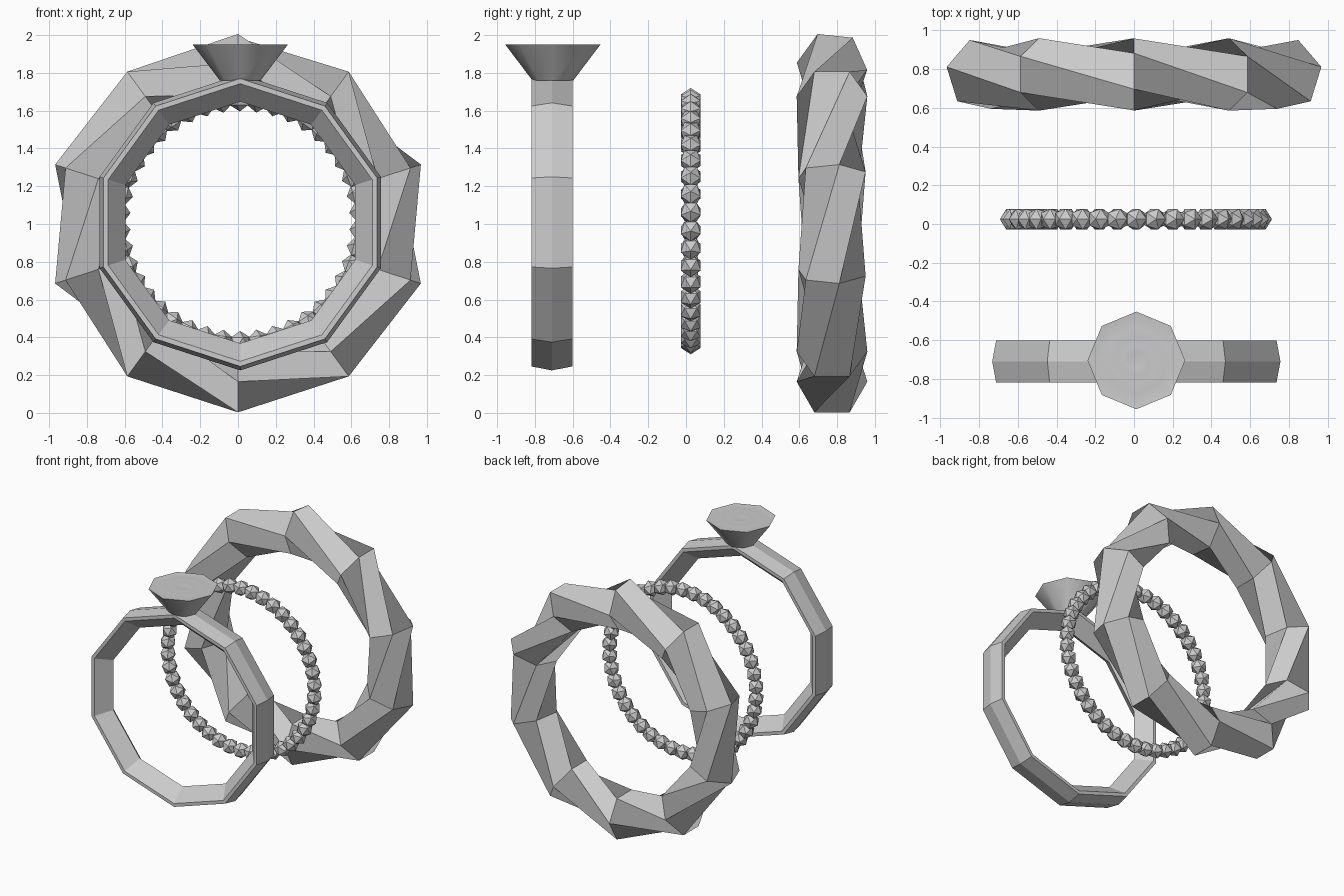
import bpy, bmesh
from math import sin, cos, radians, pi
from mathutils import Matrix, Vector

if "Cube" in bpy.data.objects:
    bpy.data.objects.remove(bpy.data.objects["Cube"])


def finish(bm, name):
    bmesh.ops.recalc_face_normals(bm, faces=bm.faces[:])
    mesh = bpy.data.meshes.new(name)
    bm.to_mesh(mesh)
    bm.free()
    ob = bpy.data.objects.new(name, mesh)
    bpy.context.collection.objects.link(ob)
    return ob


def sweep(name, sections, centre, shift=0):
    """Closed ring in the xz plane; each section is a list of (radius, y)."""
    bm = bmesh.new()
    n, k = len(sections), len(sections[0])
    rows = []
    for j, sec in enumerate(sections):
        a = pi / 2 + 2 * pi * j / n
        rows.append([bm.verts.new((centre[0] + r * cos(a), centre[1] + y,
                                   centre[2] + r * sin(a))) for r, y in sec])
    for j in range(n):
        a, b = rows[j], rows[(j + 1) % n]
        for m in range(k):
            bm.faces.new((a[m], a[(m + 1) % k],
                          b[(m + 1 + shift) % k], b[(m + shift) % k]))
    return finish(bm, name)


# Front ring band: ten sides, slightly crowned outside, bevelled inside
band = [(0.783, 0), (0.762, 0.108), (0.735, 0.108),
        (0.64, 0), (0.735, -0.108), (0.762, -0.108)]
sweep("ring_band", [band] * 10, (0.012, -0.71, 1.008))

# Stone: eight-sided cone with a faintly rippled table
bm = bmesh.new()
profile = [(0.108, 1.76), (0.252, 1.95), (0.205, 1.945), (0.165, 1.95),
           (0.12, 1.945), (0.08, 1.95), (0.04, 1.945)]
loops = [[bm.verts.new((0.012 + r * cos(i * pi / 4), -0.705 + r * sin(i * pi / 4), z))
          for i in range(8)] for r, z in profile]
for a, b in zip(loops, loops[1:]):
    for i in range(8):
        bm.faces.new((a[i], a[(i + 1) % 8], b[(i + 1) % 8], b[i]))
bm.faces.new(loops[0])
bm.faces.new(loops[-1])
stone = finish(bm, "ring_stone")
bpy.context.view_layer.objects.active = stone
stone.select_set(True)
bpy.ops.object.shade_smooth_by_angle(angle=radians(50))

# Middle ring: string of faceted beads
bm = bmesh.new()
count = 42
for i in range(count):
    t = 2 * pi * i / count
    place = (Matrix.Translation(Vector((0.01, 0.025, 1.015)))
             @ Matrix.Rotation(t, 4, 'Y') @ Matrix.Translation(Vector((0, 0, 0.643))))
    bmesh.ops.create_icosphere(bm, subdivisions=1, radius=0.062, matrix=place)
finish(bm, "bead_bangle")

# Back ring: hexagonal section twisted by one corner per segment
phases = [36, 30, 12, 12, 30, 30, 30, 12, 12, 30]
sections = [[(0.835 + 0.187 * cos(radians(p + 60 * m)), 0.187 * sin(radians(p + 60 * m)))
             for m in range(6)] for p in phases]
sweep("twisted_bangle", sections, (0, 0.773, 1.0), shift=1)
